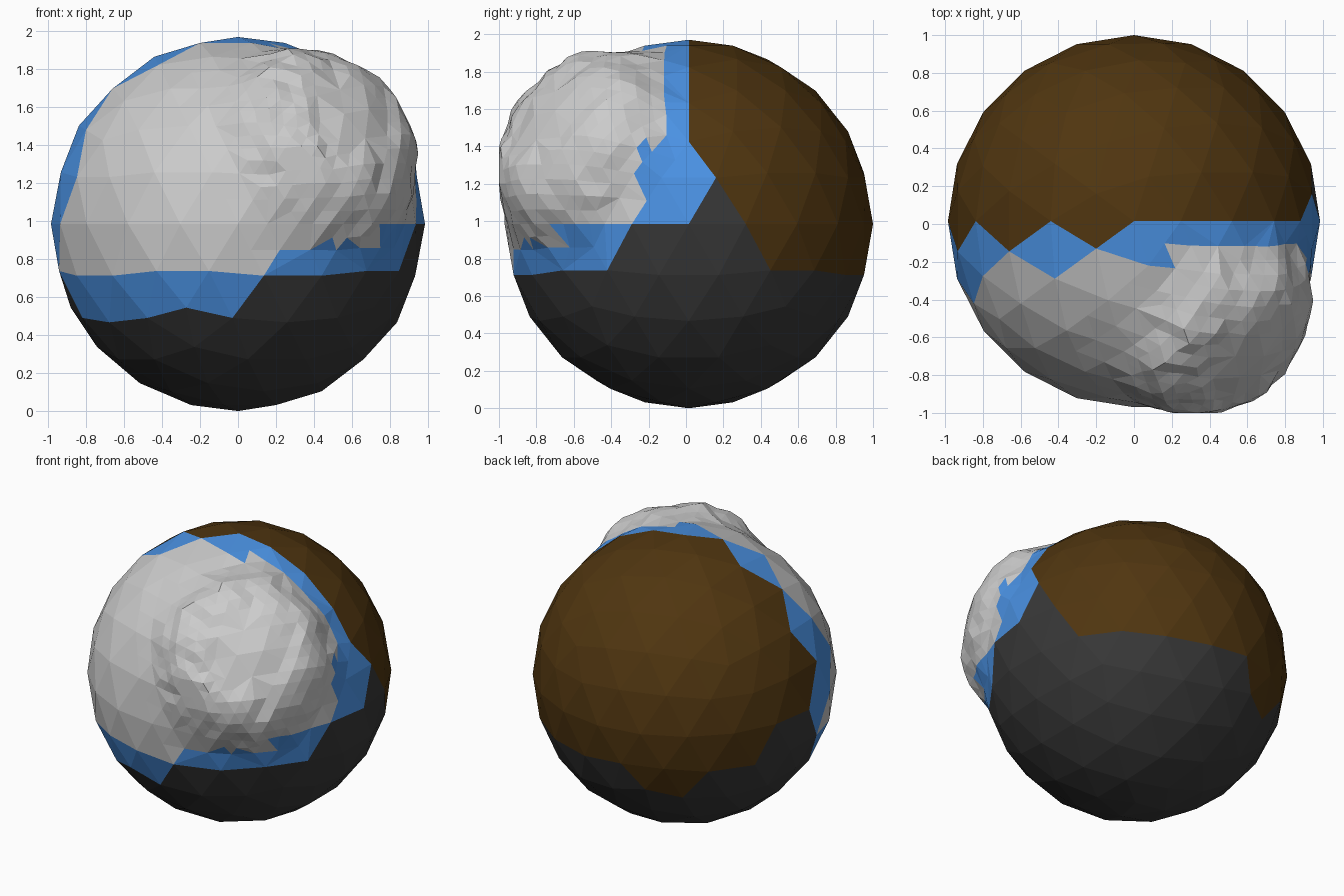
import bpy, bmesh, random
from math import degrees, atan2
from mathutils import Vector, noise

if "Cube" in bpy.data.objects:
    bpy.data.objects.remove(bpy.data.objects["Cube"])

random.seed(4)
R = 0.985
CENTRE = Vector((0, 0.015, R))
LUMP = Vector((0.533, -0.682, 0.50)).normalized()
BACK, LOWER, RIM, PATCH = range(4)


def lump_angle(p):
    return degrees(p.angle(LUMP))


# Edge of the downward triangle on the right side of the ball
UP, LOW = Vector((0.8944, 0, 0.4472)), Vector((0.7236, 0.5257, -0.4472))
EDGE_N = UP.cross(LOW)
if EDGE_N.y < 0:
    EDGE_N.negate()


def in_side_triangle(c):
    m = Vector((c.x, abs(c.y), c.z))
    return c.x > 0 and m.dot(EDGE_N) < 0 and c.z < 0.45


def zone(c):
    az = degrees(atan2(c.y, c.x)) % 360
    side = in_side_triangle(c)
    # right-side triangle between back and front
    if side:
        return RIM if c.z > 0 and c.y < 0.05 else LOWER
    # back half with a small dip at the lower left
    if c.y > -0.04:
        limit = -0.46 if 104 < az < 130 else (0.0 if az > 162 else -0.25)
        return BACK if c.z > limit else LOWER
    # front half
    if c.z < -0.25:
        return RIM if c.z > -0.5 and 194 < az < 276 else LOWER
    if c.x > 0.05 and c.z < 0 and c.x > 0.25:
        return RIM
    if c.y < (-0.33 if 0 < c.z < 0.45 else -0.2):
        return PATCH
    return RIM


# Low-poly ball, zoned by face
bm = bmesh.new()
bmesh.ops.create_icosphere(bm, subdivisions=3, radius=1)
for f in bm.faces:
    f.material_index = zone(f.calc_center_median())


def refine(lo, hi):
    edges = {e for f in bm.faces if f.material_index in (RIM, PATCH)
             and lo < lump_angle(f.calc_center_median()) < hi for e in f.edges
             if all(g.material_index in (RIM, PATCH) for g in e.link_faces)}
    bmesh.ops.subdivide_edges(bm, edges=list(edges), cuts=1, use_grid_fill=True)
    bmesh.ops.triangulate(bm, faces=[f for f in bm.faces if len(f.verts) > 3])


# Finer mesh where the lump is sculpted
refine(-1, 50)
refine(14, 34)

# Ragged patch border on the sculpted side
for f in bm.faces:
    c = f.calc_center_median()
    if f.material_index in (RIM, PATCH) and c.x > 0.2 and c.z > -0.25:
        if c.z > 0:
            inside = c.y < (-0.09 if c.z > 0.42 else -0.25)
        else:
            inside = c.z > -0.11 and c.x < 0.72 or c.x < 0.26 and c.z > 2.2 * (c.x - 0.26)
        f.material_index = PATCH if inside else RIM

# Push the lump outwards with an uneven surface
for v in bm.verts:
    a = lump_angle(v.co)
    if a < 42:
        t = min(1, max(0, (41 - a) / 22))
        s = t * t * (3 - 2 * t)
        bump = noise.noise(v.co * 6) * 0.035 + random.uniform(-0.012, 0.012)
        v.co *= (1 + 0.165 * s + bump * min(1, 2 * t)) / max(v.co.length, 0.97)
        v.co.y = max(v.co.y, -1.015 / R)
        v.co.x = min(v.co.x, 1.0)

for v in bm.verts:
    v.co = v.co * R + CENTRE

# One object per zone
parts = [("back_panel", (0.08, 0.036, 0.005, 1)),
         ("lower_panel", (0.04, 0.04, 0.04, 1)),
         ("rim_band", (0.07, 0.29, 0.78, 1)),
         ("sculpted_patch", None)]
for index, (name, colour) in enumerate(parts):
    part = bm.copy()
    bmesh.ops.delete(part, geom=[f for f in part.faces if f.material_index != index],
                     context='FACES')
    for f in part.faces:
        f.material_index = 0
        f.smooth = False
    mesh = bpy.data.meshes.new(name)
    part.to_mesh(mesh)
    part.free()
    if colour:
        mat = bpy.data.materials.new(name + "_colour")
        mat.diffuse_color = colour
        mat.use_nodes = True
        mat.node_tree.nodes["Principled BSDF"].inputs["Base Color"].default_value = mat.diffuse_color
        mesh.materials.append(mat)
    bpy.context.collection.objects.link(bpy.data.objects.new(name, mesh))
bm.free()
